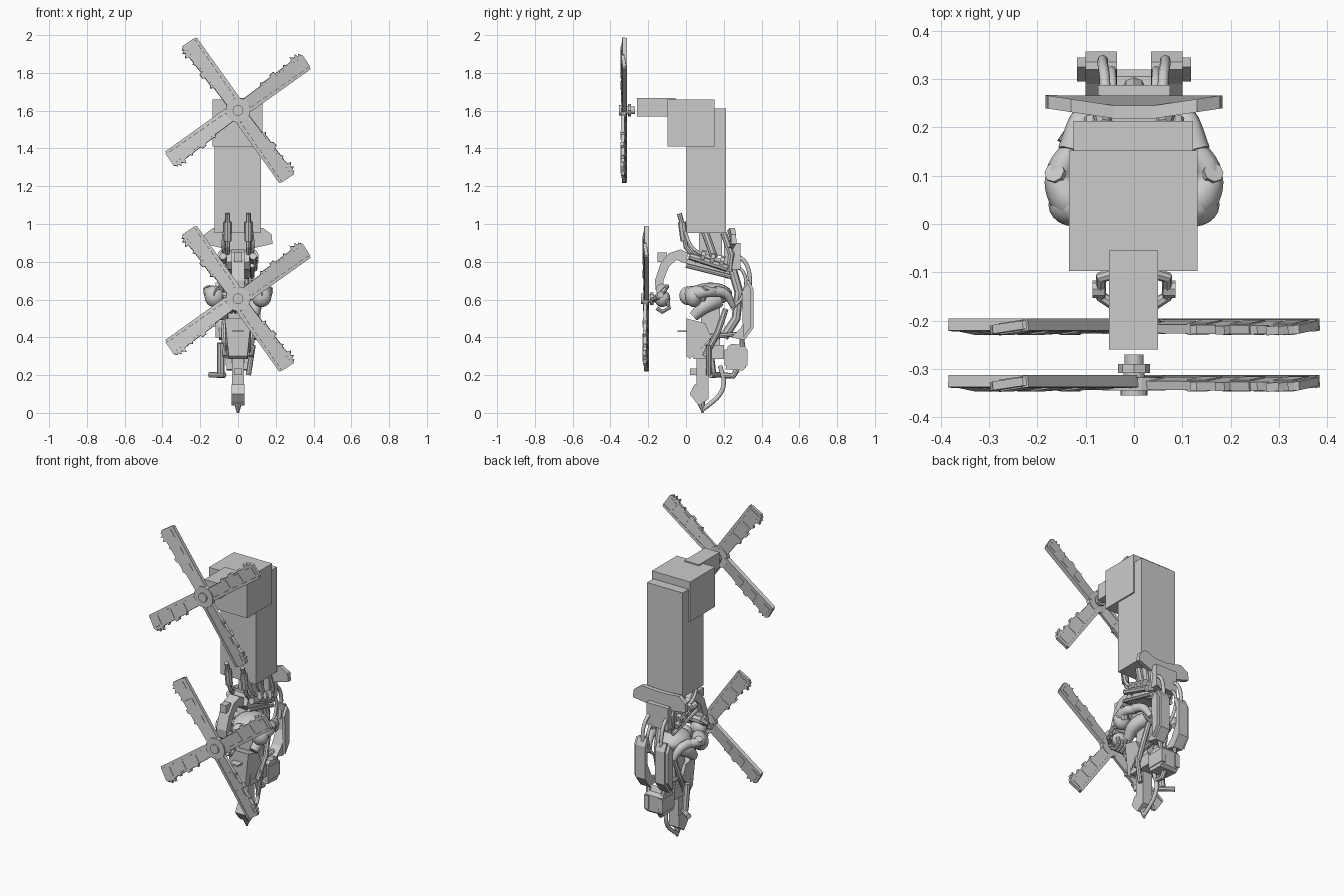
import bpy, math
from mathutils import Vector, Matrix


def mesh(name, verts, faces):
    me = bpy.data.meshes.new(name)
    me.from_pydata(verts, [], faces)
    ob = bpy.data.objects.new(name, me)
    bpy.context.collection.objects.link(ob)
    return ob


def prism(name, axis, pts, a, b):
    """Extrude a 2D outline along an axis: x -> (y,z), y -> (x,z), z -> (x,y)."""
    if sum(p[0] * q[1] - q[0] * p[1] for p, q in zip(pts, pts[1:] + pts[:1])) < 0:
        pts = pts[::-1]
    if axis == 'y':
        a, b = b, a
    put = {'x': lambda p, t: (t, p[0], p[1]), 'y': lambda p, t: (p[0], t, p[1]),
           'z': lambda p, t: (p[0], p[1], t)}[axis]
    n = len(pts)
    v = [put(p, a) for p in pts] + [put(p, b) for p in pts]
    f = [tuple(range(n))[::-1], tuple(range(n, 2 * n))]
    f += [(i, (i + 1) % n, n + (i + 1) % n, n + i) for i in range(n)]
    return mesh(name, v, f)


def box(name, x0, x1, y0, y1, z0, z1):
    return prism(name, 'z', [(x0, y0), (x1, y0), (x1, y1), (x0, y1)], z0, z1)


def cyl(name, p, q, r, n=12, r2=None):
    p, q = Vector(p), Vector(q)
    bpy.ops.mesh.primitive_cone_add(vertices=n, radius1=r, radius2=r if r2 is None else r2,
                                    depth=(q - p).length, location=(p + q) / 2)
    ob = bpy.context.object
    ob.name = name
    ob.rotation_euler = (q - p).to_track_quat('Z', 'Y').to_euler()
    return ob


def tube(name, pts, r, smooth=False):
    cu = bpy.data.curves.new(name + "_path", 'CURVE')
    cu.dimensions, cu.bevel_depth, cu.bevel_resolution, cu.use_fill_caps = '3D', 1.0, 2, True
    cu.resolution_u = 5
    sp = cu.splines.new('BEZIER' if smooth else 'POLY')
    dst = sp.bezier_points if smooth else sp.points
    dst.add(len(pts) - 1)
    radii = r if isinstance(r, list) else [r] * len(pts)
    for d, p, w in zip(dst, pts, radii):
        d.co = p if smooth else (*p, 1)
        d.radius = w
        if smooth:
            d.handle_left_type = d.handle_right_type = 'AUTO'
    tmp = bpy.data.objects.new(name + "_path", cu)
    bpy.context.collection.objects.link(tmp)
    me = bpy.data.meshes.new_from_object(tmp)
    bpy.data.objects.remove(tmp)
    ob = bpy.data.objects.new(name, me)
    bpy.context.collection.objects.link(ob)
    for p in me.polygons:
        p.use_smooth = smooth
    return ob


def ball(name, loc, size):
    bpy.ops.mesh.primitive_uv_sphere_add(segments=20, ring_count=12, radius=1, location=loc)
    ob = bpy.context.object
    ob.name, ob.scale = name, size
    bpy.ops.object.shade_smooth()
    return ob


# Blocky tower, head and drive housing
box("tower", -0.125, 0.122, 0.003, 0.213, 0.953, 1.612)
box("tower_head", -0.135, 0.131, -0.097, 0.152, 1.41, 1.66)
box("drive_housing", -0.052, 0.05, -0.26, -0.055, 1.57, 1.668)

# Four-bladed rotors with ragged trailing edges
blade = [(0.03, -0.036), (0.14, -0.036), (0.145, -0.045), (0.435, -0.045), (0.445, -0.035),
         (0.448, 0.04), (0.44, 0.047), (0.432, 0.058), (0.425, 0.048), (0.415, 0.068),
         (0.405, 0.052), (0.385, 0.07), (0.38, 0.05), (0.345, 0.045), (0.335, 0.056),
         (0.325, 0.046), (0.275, 0.044), (0.27, 0.057), (0.245, 0.055), (0.24, 0.044),
         (0.19, 0.044), (0.18, 0.052), (0.17, 0.036), (0.03, 0.032)]


def rotor(tag, y, z):
    def c(part, y0, y1, r, n=20):
        cyl(f"{tag}_{part}", (0, y + y0, z), (0, y + y1, z), r, n)
    c("hub", -0.015, 0.012, 0.065, 24)
    c("hub_cap", -0.025, 0.0, 0.028)
    c("hub_collar", 0.0, 0.03, 0.022)
    c("hub_nut", 0.022, 0.04, 0.033, 8)
    c("shaft", 0.03, 0.06, 0.02)
    for k in range(4):
        m = (Matrix.Translation((0, y, z)) @ Matrix.Rotation(-math.radians(35.5 + 90 * k), 4, 'Y')
             @ Matrix.Rotation(math.radians(7), 4, 'X'))
        parts = [prism(f"{tag}_blade", 'y', blade, -0.009, 0.009),
                 prism(f"{tag}_blade_spar", 'y', [(0.05, -0.045), (0.44, -0.045), (0.44, -0.03),
                                                  (0.05, -0.025)], -0.013, 0.012)]
        for x in (0.16, 0.27, 0.38):
            parts.append(box(f"{tag}_blade_patch", x, x + 0.05, -0.012, 0.012, -0.02, 0.035))
        for ob in parts:
            ob.data.transform(m)


rotor("upper_rotor", -0.33, 1.602)
rotor("lower_rotor", -0.213, 0.604)

# Swept rear fin
fin = prism("rear_fin", 'y', [(-0.178, 0.945), (-0.13, 0.98), (-0.04, 0.965), (0.04, 0.965), (0.13, 0.98),
                              (0.178, 0.945), (0.183, 0.895), (0.05, 0.865), (-0.05, 0.865),
                              (-0.183, 0.895)], 0.218, 0.245)
for v in fin.data.vertices:
    v.co.y += 0.15 * max(0, abs(v.co.x) - 0.04)

# Shoulder frame hanging under the tower
prism("shoulder_frame", 'x', [(0.0, 0.8), (0.03, 0.86), (0.08, 0.85), (0.2, 0.81), (0.24, 0.77),
                              (0.22, 0.71), (0.14, 0.74), (0.03, 0.76)], -0.06, 0.06)
box("neck_block", -0.045, 0.045, 0.07, 0.19, 0.83, 0.96)
box("rear_block", -0.075, 0.075, 0.2, 0.288, 0.76, 0.9)
for s in (-1, 1):
    def m(*pts):
        return [(s * x, y, z) for x, y, z in pts]

    # Barrels beside the neck
    tube("barrel", m((0.055, -0.035, 1.055), (0.055, -0.02, 1.0), (0.055, 0.0, 0.88), (0.055, 0.06, 0.8)), 0.013)
    tube("barrel_sleeve", m((0.055, -0.022, 1.01), (0.055, -0.008, 0.91)), 0.021)
    tube("barrel_hose", m((0.072, -0.005, 0.96), (0.08, 0.03, 0.88), (0.07, 0.1, 0.83)), 0.009, True)
    # Struts and pistons of the frame
    tube("neck_strut", m((0.05, 0.1, 0.96), (0.07, 0.15, 0.82)), 0.02)
    tube("rear_strut", m((0.06, 0.2, 0.95), (0.07, 0.24, 0.84), (0.06, 0.23, 0.75)), 0.018)
    tube("side_piston", m((0.08, 0.02, 0.83), (0.085, 0.22, 0.765)), 0.019)
    tube("side_rod", m((0.075, 0.0, 0.78), (0.075, 0.24, 0.72)), 0.012)
    for y in (0.08, 0.13, 0.18):
        tube("piston_ring", m((0.08, y, 0.86 - y * 0.3), (0.08, y + 0.022, 0.854 - y * 0.3)), 0.029)
    # Back cables
    tube("back_cable", m((0.06, 0.2, 0.83), (0.06, 0.29, 0.82), (0.065, 0.335, 0.74), (0.06, 0.325, 0.6)),
         0.011, True)
    tube("inner_cable", m((0.045, 0.22, 0.78), (0.045, 0.3, 0.75), (0.045, 0.3, 0.62), (0.04, 0.24, 0.55)),
         0.009, True)
    # Armour panels at the back
    p = prism("back_panel", 'x', [(0.32, 0.7), (0.335, 0.7), (0.357, 0.655), (0.357, 0.45), (0.31, 0.385),
                                  (0.24, 0.4), (0.29, 0.45), (0.33, 0.53), (0.335, 0.6)],
              *sorted((s * 0.035, s * 0.1)))
    prism("panel_flank", 'x', [(0.295, 0.64), (0.325, 0.69), (0.345, 0.65), (0.345, 0.46), (0.305, 0.4),
                               (0.3, 0.48)], *sorted((s * 0.1, s * 0.118)))
    # Curled figure: limbs
    ball("shoulder", (s * 0.125, 0.04, 0.615), (0.052, 0.045, 0.055))
    tube("upper_limb", m((0.1, 0.02, 0.63), (0.14, 0.06, 0.635), (0.155, 0.1, 0.64), (0.12, 0.16, 0.64)),
         [0.04, 0.04, 0.028, 0.026], True)
    tube("lower_limb", m((0.13, 0.15, 0.645), (0.11, 0.21, 0.63), (0.085, 0.25, 0.565)), [0.028, 0.026, 0.016], True)
    tube("thigh", m((0.05, 0.17, 0.6), (0.085, 0.1, 0.565), (0.08, 0.04, 0.51)), [0.045, 0.04, 0.028], True)
    tube("limb_cuff", m((0.165, 0.108, 0.665), (0.135, 0.08, 0.6)), 0.022)
    # Fork gripping the lower rotor
    tube("fork_arm", m((0.03, -0.1, 0.67), (0.068, -0.11, 0.655), (0.068, -0.15, 0.61), (0.03, -0.175, 0.6)), 0.012)
    tube("fork_knob", m((0.06, -0.135, 0.625), (0.086, -0.135, 0.625)), 0.018)
    # Lower rails
    tube("lower_rail", m((0.065, 0.21, 0.55), (0.075, 0.17, 0.43), (0.065, 0.1, 0.3)), 0.016)
    tube("pod_bracket", m((0.05, 0.1, 0.4), (0.06, 0.29, 0.42), (0.05, 0.3, 0.35)), 0.015)

# Curled figure: back and head
ball("figure_back", (0, 0.13, 0.63), (0.1, 0.115, 0.06))
ball("figure_head", (0, 0.01, 0.62), (0.042, 0.045, 0.05))
tube("spine_beam", [(0, 0.24, 0.78), (0, 0.28, 0.64), (0, 0.265, 0.5), (0, 0.2, 0.4)], 0.024)

# Forward arm carrying the lower rotor
prism("forearm_shell", 'x', [(0.0, 0.79), (0.01, 0.845), (-0.03, 0.865), (-0.09, 0.845), (-0.135, 0.79),
                             (-0.165, 0.7), (-0.16, 0.65), (-0.115, 0.65), (-0.12, 0.7), (-0.09, 0.775),
                             (-0.05, 0.81)], -0.035, 0.035)
box("arm_badge_plate", -0.02, 0.02, -0.15, -0.1, 0.8, 0.85)
cyl("wrist", (-0.05, -0.13, 0.655), (0.05, -0.13, 0.655), 0.03, 10)
ball("hand", (0, -0.125, 0.605), (0.05, 0.042, 0.045))
for x in (-0.036, -0.012, 0.012, 0.036):
    tube("finger", [(x, -0.1, 0.6), (x, -0.09, 0.555), (x, -0.125, 0.535), (x, -0.155, 0.555)], 0.011)
cyl("grip_axle", (0, -0.17, 0.604), (0, -0.1, 0.604), 0.02, 10)

# Nose cowl, pin and under-body
cowl = prism("nose_cowl", 'x', [(0.003, 0.5), (0.1, 0.475), (0.135, 0.4), (0.07, 0.33), (0.02, 0.285), (0.003, 0.3)],
             -0.07, 0.07)
for v in cowl.data.vertices:
    if v.co.z < 0.31:
        v.co.x *= 0.7
box("nose_pin", -0.03, 0.03, -0.045, 0.01, 0.427, 0.437)
box("under_body", -0.06, 0.06, 0.04, 0.2, 0.285, 0.36)
box("seat_pillar", -0.05, 0.05, 0.08, 0.18, 0.35, 0.56)

# Rear pod with bands
prism("rear_pod", 'x', [(0.21, 0.23), (0.22, 0.35), (0.24, 0.365), (0.305, 0.36), (0.32, 0.34), (0.318, 0.24),
                        (0.3, 0.225)], -0.06, 0.06)
for x in (-0.065, 0.035):
    box("pod_band", x, x + 0.03, 0.205, 0.325, 0.25, 0.335)
tube("pod_outlet", [(0, 0.27, 0.23), (0, 0.25, 0.195), (0, 0.2, 0.2)], 0.016)

# Side gun on one flank, short rod on the other
tube("side_gun", [(-0.092, 0.12, 0.37), (-0.092, 0.14, 0.21)], 0.02)
tube("side_gun_barrel", [(-0.15, 0.185, 0.202), (-0.07, 0.13, 0.2)], 0.015)
tube("side_rod_short", [(0.08, 0.12, 0.36), (0.055, 0.12, 0.2)], 0.014)

# Tail and hooked tip
box("tail_stem", -0.032, 0.032, 0.055, 0.12, 0.13, 0.29)
prism("tail_block", 'x', [(0.02, 0.1), (0.045, 0.15), (0.12, 0.15), (0.12, 0.075), (0.07, 0.04), (0.05, 0.06)],
      -0.034, 0.034)
cyl("tail_tip", (0, 0.075, 0.08), (0, 0.09, 0.0), 0.028, 8, 0.006)
box("tail_lug", -0.02, 0.02, 0.02, 0.06, 0.2, 0.235)
tube("tail_hose", [(0, 0.09, 0.02), (0, 0.13, 0.05), (0, 0.18, 0.1), (0, 0.2, 0.16), (0, 0.18, 0.25)], 0.012, True)
